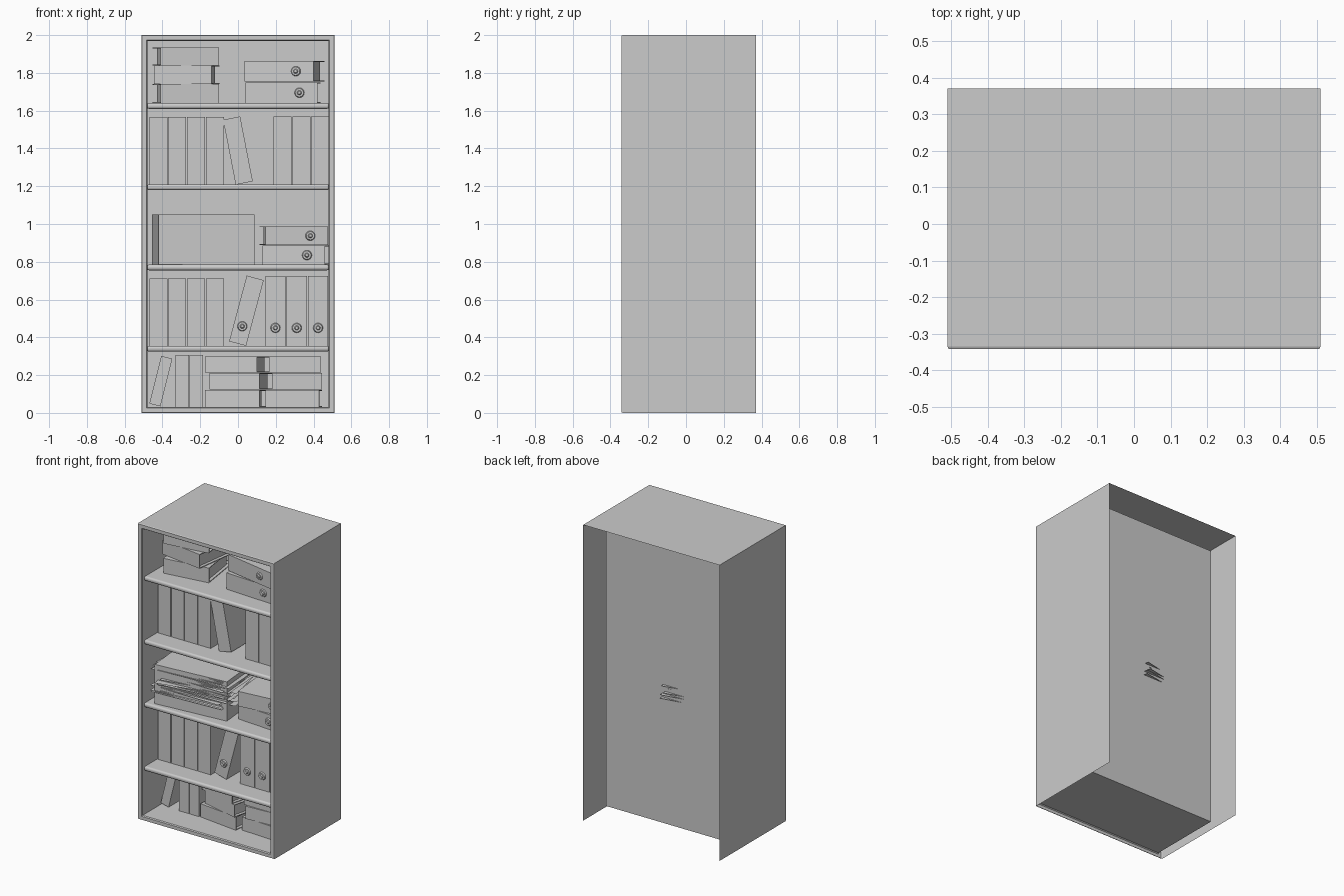
import bpy, bmesh, math, random
from mathutils import Matrix, Vector

if "Cube" in bpy.data.objects:
    bpy.data.objects.remove(bpy.data.objects["Cube"], do_unlink=True)
random.seed(4)

GREY = (0.6, 0.6, 0.6, 1)
grey = bpy.data.materials.new("plain_grey")
grey.use_nodes = True
grey.diffuse_color = GREY
grey.node_tree.nodes["Principled BSDF"].inputs["Base Color"].default_value = GREY


def finish(bm, name, matrix=Matrix(), bevel=0.0):
    me = bpy.data.meshes.new(name)
    bm.to_mesh(me)
    bm.free()
    me.materials.append(grey)
    ob = bpy.data.objects.new(name, me)
    ob.matrix_world = matrix
    bpy.context.collection.objects.link(ob)
    if bevel:
        mod = ob.modifiers.new("rounding", "BEVEL")
        mod.width, mod.segments = bevel, 3
    return ob


def add_box(bm, lo, hi):
    lo, hi = Vector(lo), Vector(hi)
    m = Matrix.Translation((lo + hi) / 2) @ Matrix.Diagonal((*(hi - lo), 1))
    bmesh.ops.create_cube(bm, size=1, matrix=m)


def turn(angle, axis):
    return Matrix.Rotation(math.radians(angle), 4, axis)


# Case: rectangular loops from the rear edge round the front rim to the recessed back
BACK = 0.17
bm = bmesh.new()
loops = []
for inset, y in ((0, 0.37), (0, -0.335), (0.003, -0.342), (0.026, -0.342),
                 (0.031, -0.335), (0.031, BACK)):
    x, z0, z1 = 0.51 - inset, inset, 2 - inset
    loops.append([bm.verts.new(c) for c in
                  ((-x, y, z0), (x, y, z0), (x, y, z1), (-x, y, z1))])
for n, (a, b) in enumerate(zip(loops, loops[1:])):
    for i in range(4):
        if n or i:                      # underside stays open
            j = (i + 1) % 4
            bm.faces.new((a[i], a[j], b[j], b[i]))
bm.faces.new(loops[-1])
bmesh.ops.recalc_face_normals(bm, faces=bm.faces)
finish(bm, "case")

# Shelves with rounded front edges
for n, top in enumerate((0.355, 0.785, 1.21, 1.64)):
    bm = bmesh.new()
    add_box(bm, (-0.483, -0.32, top - 0.03), (0.483, BACK, top))
    shelf = finish(bm, f"shelf_{n + 1}", bevel=0.012)
    bpy.context.view_layer.objects.active = shelf
    shelf.select_set(True)
    bpy.ops.object.shade_smooth_by_angle(angle=math.radians(40))
    shelf.select_set(False)


def binder(name, matrix, w, h, d, hole=False):
    """Spine at y = 0 facing -y, standing on z = 0, with inset pages."""
    t = 0.005
    bm = bmesh.new()
    add_box(bm, (-w / 2, 0, 0), (w / 2, t, h))
    for x in (-w / 2, w / 2 - t):
        add_box(bm, (x, t, 0), (x + t, d, h))
    add_box(bm, (t - w / 2, t, 0.02), (w / 2 - t, d - 0.02, h - 0.02))
    if hole:                            # finger ring and its domed centre
        for r1, r2, depth in ((0.026, 0.022, 0.008), (0.018, 0.008, 0.014)):
            m = Matrix.Translation((0, -depth / 2, 0.095)) @ turn(90, "X")
            bmesh.ops.create_cone(bm, cap_ends=True, segments=16, radius1=r1,
                                  radius2=r2, depth=depth, matrix=m)
    return finish(bm, name, matrix)


def standing(name, x, z, w, h, lean=0, y=-0.185, d=0.33, hole=False):
    m = Matrix.Translation((x, y, z)) @ turn(lean, "Y")
    binder(name, m, w, h, d, hole)


def lying(name, x0, x1, z, w, yaw, y=-0.19, d=0.3, foot=1, hole=False):
    # the binder's foot points to +x or -x
    h = (x1 - x0) / math.cos(math.radians(yaw))
    m = Matrix.Translation(((x0 + x1) / 2, y, z + w / 2)) @ turn(yaw, "Z")
    m = m @ turn(-90 * foot, "Y") @ Matrix.Translation((0, 0, -h / 2))
    binder(name, m, w, h, d, hole)


# Upright rows on the two tall shelves
for n in range(4):
    standing(f"second_row_left_binder_{n + 1}", -0.422 + 0.1 * n, 1.21, 0.095, 0.357)
    standing(f"fourth_row_left_binder_{n + 1}", -0.422 + 0.1 * n, 0.355, 0.095, 0.357)
for n in range(3):
    standing(f"second_row_right_binder_{n + 1}", 0.235 + 0.1 * n, 1.21, 0.095, 0.36)
    standing(f"fourth_row_right_binder_{n + 1}", 0.198 + 0.113 * n, 0.355, 0.107, 0.37,
             hole=True)
standing("second_row_leaning_binder", 0.033, 1.217, 0.092, 0.35, lean=-11)
standing("fourth_row_leaning_binder", -0.002, 0.367, 0.093, 0.36, lean=15, hole=True)

# Small uprights on the floor
standing("floor_leaning_binder", -0.44, 0.042, 0.06, 0.26, lean=14, y=-0.155, d=0.28)
for n in range(2):
    standing(f"floor_binder_{n + 1}", -0.295 + 0.075 * n, 0.032, 0.072, 0.275, y=-0.155, d=0.28)

# Stacks: x start, x end, bottom, thickness, yaw, foot direction, ring
STACKS = {
    "top_left_stack": ((-0.41, -0.1, 1.64, 0.1, 8, 1, False),
                       (-0.445, -0.14, 1.742, 0.096, -8, 1, False),
                       (-0.41, -0.1, 1.84, 0.095, 8, 1, False)),
    "top_right_stack": ((0.04, 0.42, 1.64, 0.11, -3, 1, True),
                        (0.035, 0.4, 1.755, 0.108, -11, 1, True)),
    "third_row_stack": ((0.13, 0.46, 0.785, 0.1, -4, 1, True),
                        (0.145, 0.477, 0.888, 0.1, 6, 1, True)),
    "floor_left_stack": ((-0.175, 0.115, 0.032, 0.09, -7, 1, False),
                         (-0.15, 0.115, 0.125, 0.085, -14, 1, False),
                         (-0.175, 0.1, 0.213, 0.085, -14, 1, False)),
    "floor_right_stack": ((0.145, 0.43, 0.032, 0.09, -3, 1, False),
                          (0.18, 0.445, 0.125, 0.085, 4, 1, False),
                          (0.165, 0.44, 0.213, 0.085, 0, 1, False)),
}
for name, stack in STACKS.items():
    floor = name.startswith("floor")
    for n, (x0, x1, z, w, yaw, foot, hole) in enumerate(stack):
        lying(f"{name}_binder_{n + 1}", x0, x1, z, w, yaw, foot=foot, hole=hole,
              d=0.27 if floor else 0.3, y=-0.17 if floor else -0.19)

# Block of paper with loose sheets sliding out of it
block = Matrix.Translation((-0.42, -0.29, 0.785)) @ turn(5, "Z")
bm = bmesh.new()
add_box(bm, (0, 0, 0), (0.51, 0.41, 0.265))
finish(bm, "paper_block", block)
bm = bmesh.new()
for n in range(22):
    spot = (0.255 + random.uniform(-0.03, 0.03), 0.205 + random.uniform(-0.02, 0.02),
            0.08 + 0.0085 * n)
    m = Matrix.Translation(spot) @ turn(random.uniform(-9, 9), "Z")
    bmesh.ops.create_grid(bm, x_segments=1, y_segments=1, size=0.5,
                          matrix=m @ Matrix.Diagonal((0.51, 0.41, 1, 1)))
finish(bm, "loose_sheets", block)
